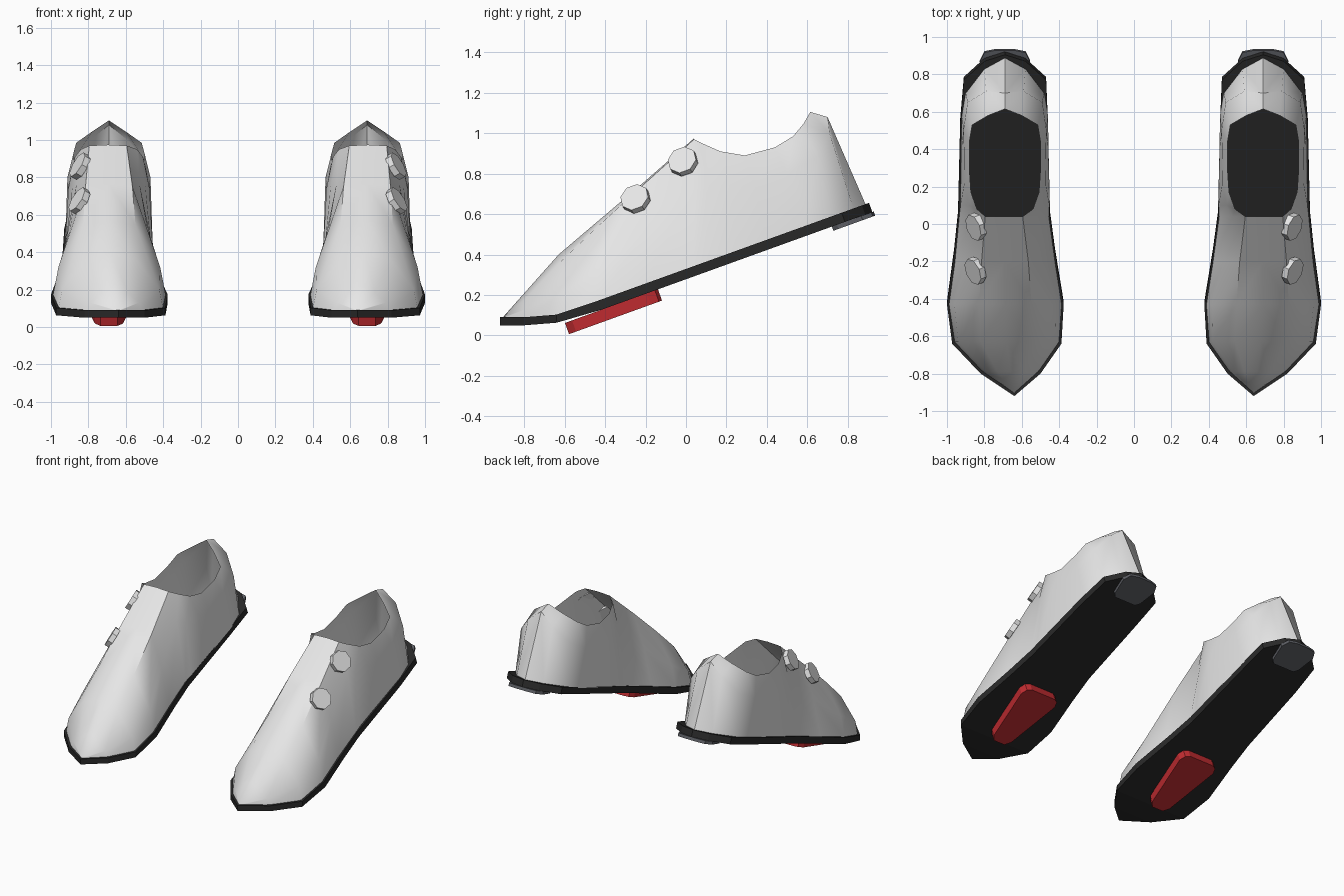
import bpy, bmesh, math
from mathutils import Vector

cube = bpy.data.objects.get("Cube")
if cube:
    bpy.data.objects.remove(cube, do_unlink=True)


def material(name, color):
    mat = bpy.data.materials.new(name)
    mat.use_nodes = True
    mat.diffuse_color = (*color, 1)
    shader = next(n for n in mat.node_tree.nodes if n.type == "BSDF_PRINCIPLED")
    shader.inputs["Base Color"].default_value = (*color, 1)
    return mat


WHITE = material("off white", (0.8, 0.8, 0.8))
BLACK = material("sole black", (0.022, 0.022, 0.022))
RED = material("cleat red", (0.53, 0.025, 0.03))
GREY = material("heel grey", (0.11, 0.115, 0.13))

CENTRE = 0.69
SLOPE = 0.361
SOLE_NORMAL = Vector((0, SLOPE, -1)).normalized()   # points down, out of the sole
SOLE_THICKNESS = 0.048


def sole_z(y):
    """Height of the top of the sole: a straight ramp with a level toe."""
    if y < -0.62:
        return 0.085 + 0.02 * abs(y + 0.8) / 0.18 if y > -0.8 else 0.09
    return 0.105 + SLOPE * (y + 0.62)


def finish(name, bm, mat, angle=None):
    """Turn a bmesh of the left shoe into an object mirrored to the right shoe."""
    bmesh.ops.remove_doubles(bm, verts=bm.verts, dist=0.0005)
    bmesh.ops.recalc_face_normals(bm, faces=bm.faces)
    mesh = bpy.data.meshes.new(name)
    bm.to_mesh(mesh)
    bm.free()
    mesh.materials.append(mat)
    obj = bpy.data.objects.new(name, mesh)
    bpy.context.collection.objects.link(obj)
    mirror = obj.modifiers.new("other_shoe", "MIRROR")
    mirror.use_mirror_merge = False
    if angle:
        bpy.ops.object.select_all(action="DESELECT")
        obj.select_set(True)
        bpy.context.view_layer.objects.active = obj
        bpy.ops.object.shade_smooth_by_angle(angle=math.radians(angle))
    return obj


def loft(bm, rows, closed=False):
    """Skin neighbouring rows of points with quads."""
    rings = [[bm.verts.new(p) for p in row] for row in rows]
    for a, b in zip(rings, rings[1:]):
        count = len(a)
        for i in range(count if closed else count - 1):
            j = (i + 1) % count
            bm.faces.new((a[i], a[j], b[j], b[i]))
    return rings


def plate(name, half_outline, thickness, mat):
    """Flat pad hanging under the sole, from (y, half width) pairs."""
    side = [(CENTRE + w, y) for y, w in half_outline]
    side += [(CENTRE - w, y) for y, w in reversed(half_outline)]
    bm = bmesh.new()
    base = [Vector((x, y, sole_z(y))) + SOLE_NORMAL * SOLE_THICKNESS for x, y in side]
    top = [p + SOLE_NORMAL * thickness for p in base]
    rings = loft(bm, [base, top], closed=True)
    for ring in rings:
        bm.faces.new(ring)
    finish(name, bm, mat)


# Sole: y, centre x, half width
sole_shape = [
    (-0.92, 0.64, 0), (-0.8, 0.66, 0.16), (-0.64, 0.68, 0.292),
    (-0.43, 0.688, 0.312), (-0.15, 0.692, 0.27), (0.05, 0.695, 0.246),
    (0.55, 0.695, 0.234), (0.77, 0.69, 0.22), (0.87, 0.69, 0.11), (0.905, 0.69, 0),
]
sole_rows = []
for y, c, w in sole_shape:
    corners = [Vector((c + s * w, y, sole_z(y))) for s in (-1, 1)]
    drop = SOLE_NORMAL * SOLE_THICKNESS if y > -0.62 else Vector((0, 0, -0.04))
    sole_rows.append(corners + [p + drop for p in reversed(corners)])
bm = bmesh.new()
loft(bm, sole_rows, closed=True)
finish("sole", bm, BLACK)

# Vamp: y, centre x, bottom half width, side half width and z, top half width and z, ridge z
vamp = [
    (-0.905, 0.64, 0, 0, 0.09, 0, 0.09, 0.09),
    (-0.79, 0.66, 0.15, 0.13, 0.13, 0.07, 0.185, 0.22),
    (-0.63, 0.68, 0.28, 0.26, 0.2, 0.14, 0.355, 0.4),
    (-0.43, 0.688, 0.302, 0.272, 0.32, 0.14, 0.545, 0.57),
    (-0.2, 0.69, 0.268, 0.208, 0.52, 0.125, 0.755, 0.765),
    (0.04, 0.695, 0.24, 0.168, 0.77, 0.1, 0.97, 0.975),
]
# Collar and heel: (y, half width) at the sole, then (y, half width, z) at side and rim
collar = [
    ((0.1, 0.238), (0.1, 0.195, 0.75), (0.08, 0.15, 0.95)),
    ((0.25, 0.235), (0.22, 0.217, 0.74), (0.17, 0.182, 0.91)),
    ((0.4, 0.233), (0.34, 0.218, 0.74), (0.29, 0.19, 0.89)),
    ((0.58, 0.23), (0.5, 0.222, 0.8), (0.44, 0.19, 0.93)),
    ((0.7, 0.21), (0.65, 0.2, 0.88), (0.53, 0.175, 0.985)),
    ((0.83, 0.11), (0.71, 0.1, 1), (0.58, 0.09, 1.045)),
    ((0.89, 0), (0.7, 0, 1.08), (0.615, 0, 1.105)),
]
bm = bmesh.new()
for s in (-1, 1):
    rows = []
    for y, c, wb, wm, zm, wt, zt, zc in vamp:
        rows.append([(c + s * wb, y, sole_z(y) - 0.006), (c + s * wm, y, zm),
                     (c + s * wt, y, zt), (c, y, zc)])
    loft(bm, rows)
    back = [rows[-1][:3]]
    for (yb, wb), (ym, wm, zm), (yt, wt, zt) in collar:
        back.append([(CENTRE + s * wb, yb, sole_z(yb) - 0.006),
                     (CENTRE + s * wm, ym, zm), (CENTRE + s * wt, yt, zt)])
    loft(bm, back)
finish("upper", bm, WHITE, 42)

# Octagonal closure dials on the outer side
dials = {
    "upper_dial": ((0.845, -0.015, 0.86), (0.82, -0.3, 0.48)),
    "lower_dial": ((0.848, -0.25, 0.675), (0.8, -0.33, 0.5)),
}
for name, (spot, facing) in dials.items():
    bm = bmesh.new()
    bmesh.ops.create_cone(bm, cap_ends=True, segments=8, radius1=0.074,
                          radius2=0.074, depth=0.036)
    bm.transform(Vector(facing).to_track_quat("Z", "Y").to_matrix().to_4x4())
    bmesh.ops.translate(bm, verts=bm.verts, vec=spot)
    finish(name, bm, WHITE)

# Pedal cleat and heel pad
plate("cleat", [(-0.615, 0.045), (-0.58, 0.075), (-0.21, 0.145),
                (-0.17, 0.13), (-0.155, 0.1)], 0.059, RED)
plate("heel_pad", [(0.705, 0.085), (0.73, 0.11), (0.85, 0.135),
                   (0.9, 0.11), (0.912, 0.05)], 0.022, GREY)
